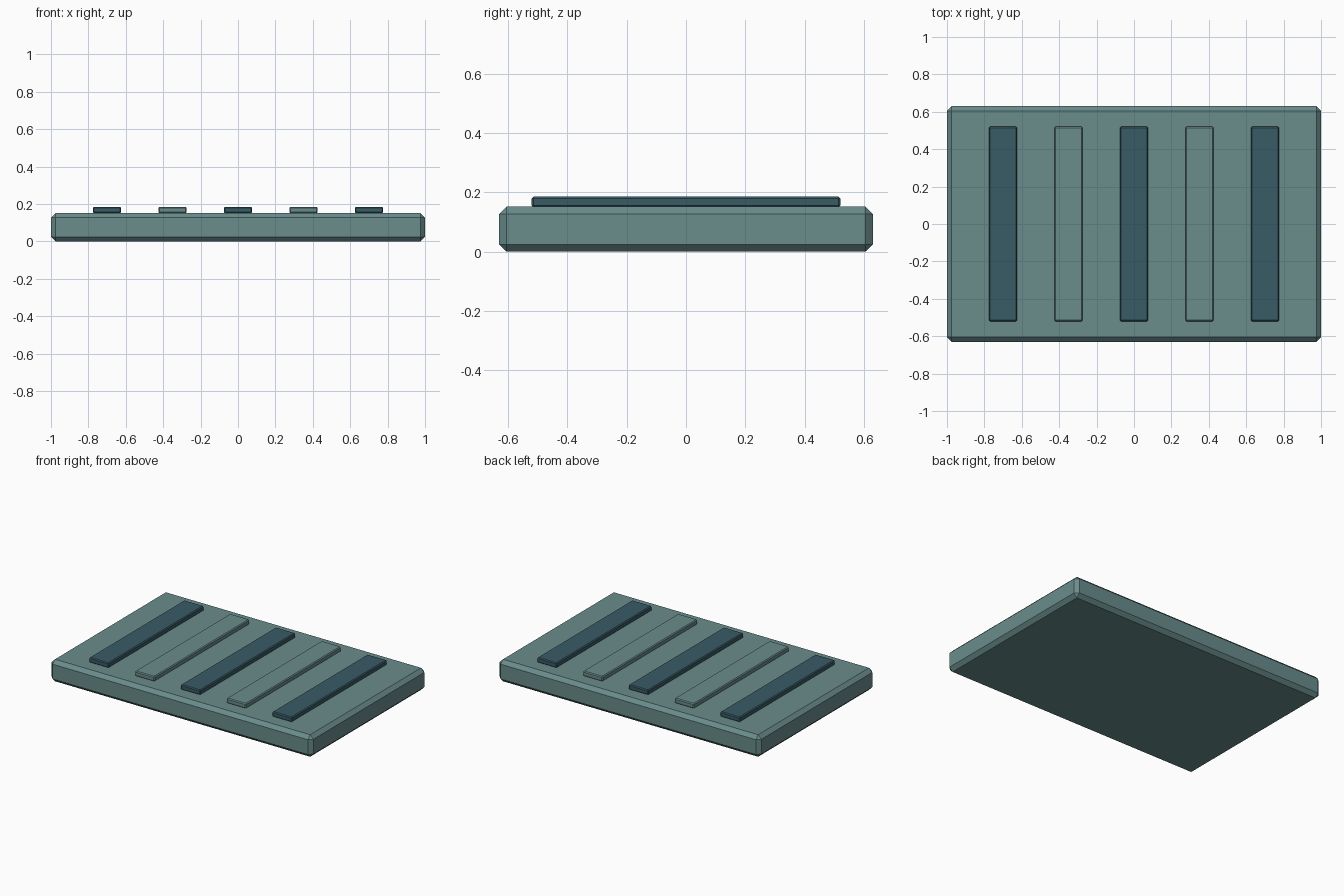
import bpy
import bmesh

if "Cube" in bpy.data.objects:
    bpy.data.objects.remove(bpy.data.objects["Cube"])


def material(name, rgb):
    m = bpy.data.materials.new(name)
    m.diffuse_color = (*rgb, 1.0)
    m.use_nodes = True
    m.node_tree.nodes["Principled BSDF"].inputs["Base Color"].default_value = m.diffuse_color
    return m


def chamfered_box(name, centre, size, chamfer, mat):
    """Box with single-segment chamfers on every edge."""
    bm = bmesh.new()
    bmesh.ops.create_cube(bm, size=1.0)
    bmesh.ops.scale(bm, vec=size, verts=bm.verts)
    bmesh.ops.bevel(bm, geom=bm.edges[:], offset=chamfer, segments=1,
                    affect='EDGES', profile=0.5)
    mesh = bpy.data.meshes.new(name)
    bm.to_mesh(mesh)
    bm.free()
    mesh.materials.append(mat)
    obj = bpy.data.objects.new(name, mesh)
    obj.location = centre
    bpy.context.collection.objects.link(obj)
    return obj


sage = material("sage_teal", (0.142, 0.262, 0.258))
dark = material("dark_teal", (0.040, 0.105, 0.130))

# Base slab
chamfered_box("base_slab", (0, 0, 0.076), (2.0, 1.26, 0.152), 0.025, sage)

# Five raised ribs, alternating dark and light
for i in range(5):
    x = (i - 2) * 0.35
    chamfered_box(f"rib_{i + 1}", (x, 0, 0.168), (0.15, 1.04, 0.035), 0.006,
                  dark if i % 2 == 0 else sage)
